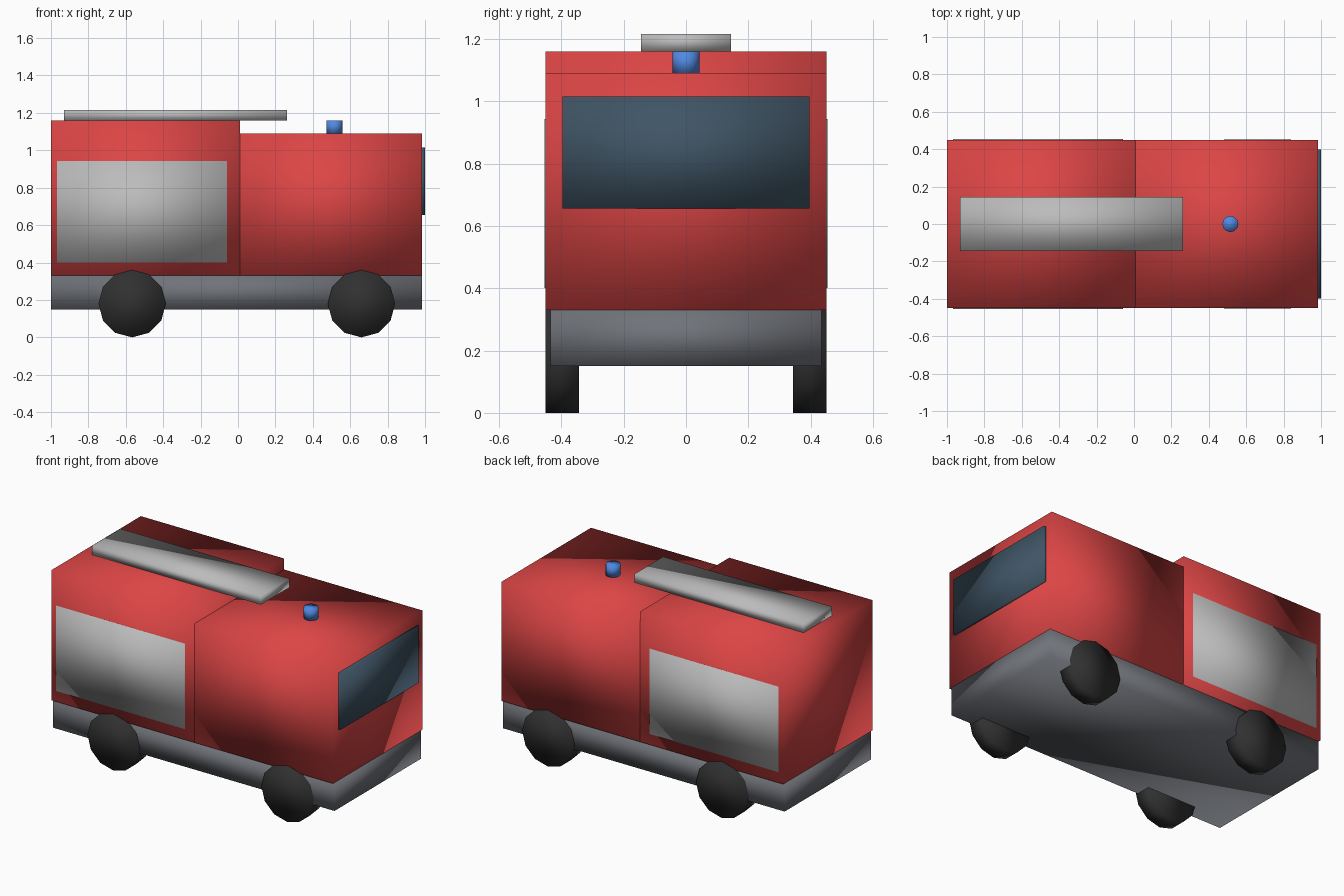
import bpy
from math import pi

if "Cube" in bpy.data.objects:
    bpy.data.objects.remove(bpy.data.objects["Cube"])


def material(name, r, g, b):
    m = bpy.data.materials.new(name)
    m.diffuse_color = (r, g, b, 1)
    m.use_nodes = True
    m.node_tree.nodes["Principled BSDF"].inputs["Base Color"].default_value = m.diffuse_color
    return m


RED = material("red_paint", 0.72, 0.06, 0.06)
STEEL = material("chassis_steel", 0.16, 0.17, 0.19)
RUBBER = material("rubber", 0.03, 0.03, 0.03)
GLASS = material("glass", 0.05, 0.09, 0.13)
BLUE = material("blue_light", 0.08, 0.25, 0.75)
SILVER = material("silver", 0.5, 0.5, 0.5)


def finish(name, mat):
    obj = bpy.context.object
    obj.name = name
    bpy.ops.object.transform_apply(location=False, rotation=True, scale=True)
    bpy.ops.object.shade_smooth()
    obj.data.materials.append(mat)
    return obj


def box(name, x, y, z, mat):
    """Box spanning the (min, max) pairs on each axis."""
    spans = (x, y, z)
    bpy.ops.mesh.primitive_cube_add(size=1, location=[(a + b) / 2 for a, b in spans])
    bpy.context.object.scale = [b - a for a, b in spans]
    return finish(name, mat)


def cylinder(name, loc, radius, depth, sides, mat, rot=(0, 0, 0)):
    bpy.ops.mesh.primitive_cylinder_add(vertices=sides, radius=radius, depth=depth,
                                        location=loc, rotation=rot)
    return finish(name, mat)


# Chassis and the two body volumes
box("chassis", (-1, 0.985), (-0.435, 0.435), (0.15, 0.33), STEEL)
box("rear_body", (-1, 0.01), (-0.45, 0.45), (0.33, 1.16), RED)
box("cab", (0.01, 0.985), (-0.45, 0.45), (0.33, 1.09), RED)

# Windscreen, roof ladder and beacon
box("windscreen", (0.975, 1.0), (-0.397, 0.397), (0.655, 1.015), GLASS)
box("roof_ladder", (-0.93, 0.262), (-0.144, 0.144), (1.16, 1.216), SILVER)
cylinder("beacon", (0.515, 0, 1.125), 0.043, 0.07, 12, BLUE)

# Side shutters and wheels on both sides
for side, s in (("right", -1), ("left", 1)):
    box(f"shutter_{side}", (-0.967, -0.06), sorted((s * 0.44, s * 0.4535)),
        (0.40, 0.943), SILVER)
    for end, x in (("rear", -0.566), ("front", 0.66)):
        cylinder(f"wheel_{end}_{side}", (x, s * 0.397, 0.18), 0.18, 0.107, 12,
                 RUBBER, (pi / 2, 0, 0))
